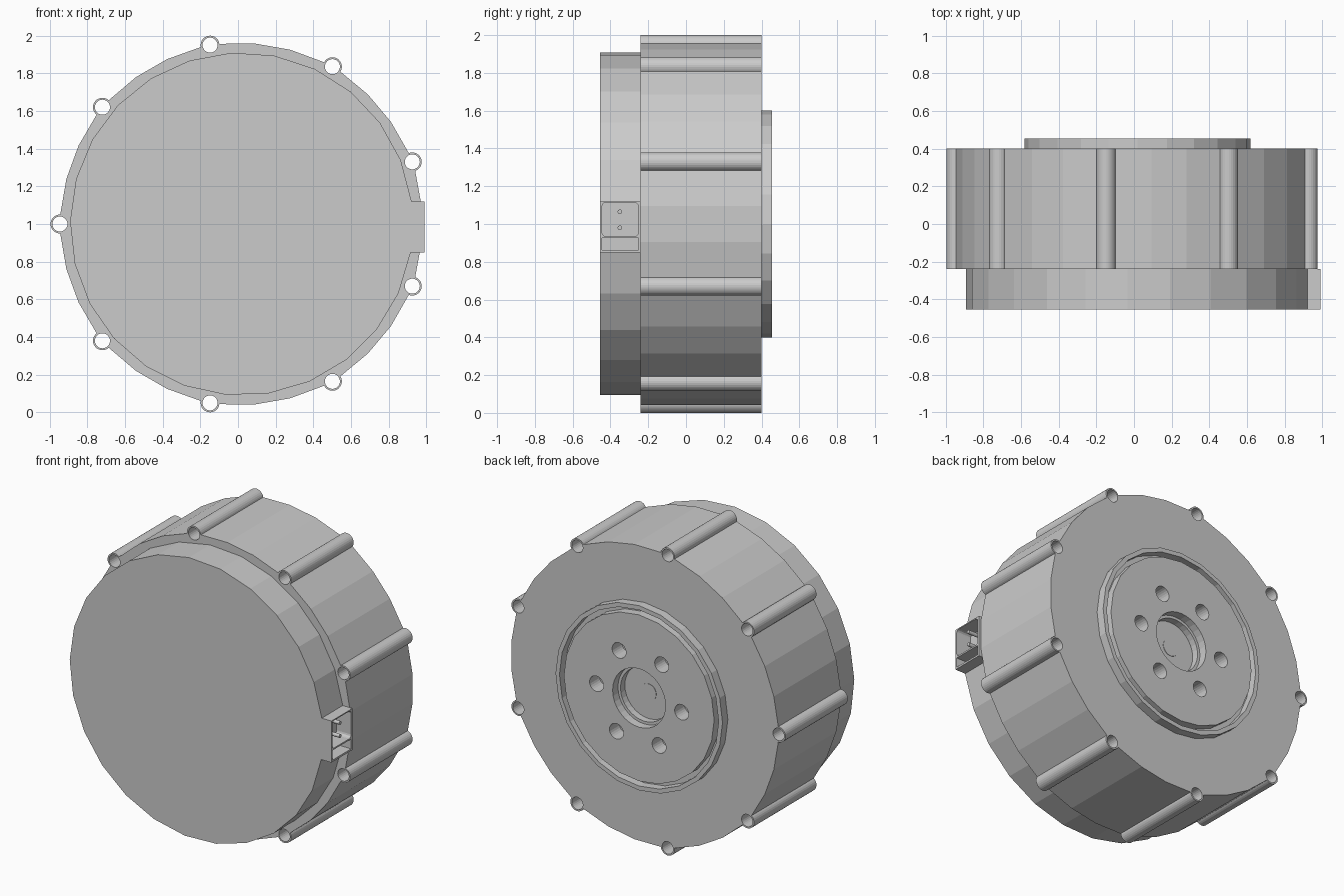
import bpy
from math import sin, cos, pi, radians

if "Cube" in bpy.data.objects:
    bpy.data.objects.remove(bpy.data.objects["Cube"])

CX, CZ = 0.019, 1.0   # motor axis (runs along y)


def polar(r, deg, c=(CX, CZ)):
    return (c[0] + r * cos(radians(deg)), c[1] + r * sin(radians(deg)))


def circle(r, n, c=(CX, CZ), start=0):
    return [polar(r, start + 360 * i / n, c) for i in range(n)]


def round_rect(x0, x1, y0, y1, r):
    corners = [(x1 - r, y1 - r), (x0 + r, y1 - r), (x0 + r, y0 + r), (x1 - r, y0 + r)]
    return [polar(r, 90 * k + 30 * i, c) for k, c in enumerate(corners) for i in range(4)]


def prism(name, loops, a, b, axis='Y'):
    """Extrude an outline (first loop) with holes (other loops) from a to b."""
    cu = bpy.data.curves.new(name, 'CURVE')
    cu.dimensions = '2D'
    cu.fill_mode = 'BOTH'
    cu.extrude = (b - a) / 2
    for pts in loops:
        sp = cu.splines.new('POLY')
        sp.points.add(len(pts) - 1)
        for p, (u, v) in zip(sp.points, pts):
            p.co = (u, v, 0, 1)
        sp.use_cyclic_u = True
        sp.use_smooth = False
    ob = bpy.data.objects.new(name, cu)
    bpy.context.collection.objects.link(ob)
    mid = (a + b) / 2
    if axis == 'Y':
        ob.rotation_euler = (pi / 2, 0, 0)
        ob.location = (0, mid, 0)
    else:
        ob.rotation_euler = (pi / 2, 0, pi / 2)
        ob.location = (mid, 0, 0)
    bpy.ops.object.select_all(action='DESELECT')
    ob.select_set(True)
    bpy.context.view_layer.objects.active = ob
    bpy.ops.object.convert(target='MESH')
    return bpy.context.object


# main housing: faceted drum with nine screw bosses around the rim
outline, screw_holes = [], []
for k in range(9):
    a = 180 + 40 * k
    c = polar(0.964, a)
    outline += [polar(0.05, a - 92 + 184 * i / 14, c) for i in range(15)]
    outline += [polar(0.96, a + 3 + 34 * i / 3) for i in (1, 2)]
    screw_holes.append(circle(0.04, 24, c))
prism("housing", [outline, circle(0.59, 48)] + screw_holes, -0.24, 0.40)

# front cover with a notch for the connector
cover = [polar(0.91, 7.6 + 342.9 * i / 24) for i in range(25)]
cover += [(0.87, 0.85), (0.87, 1.12)]
prism("front_cover", [cover], -0.455, -0.24)

# connector: frame with two sockets, floor and pins
frame = [(-0.455, 0.85), (-0.24, 0.85), (-0.24, 1.12), (-0.455, 1.12)]
upper = round_rect(-0.445, -0.252, 0.935, 1.113, 0.02)
lower = [(-0.445, 0.862), (-0.252, 0.862), (-0.252, 0.925), (-0.445, 0.925)]
prism("connector_frame", [frame, upper, lower], 0.87, 0.99, 'X')
prism("connector_floor", [[(-0.45, 0.855), (-0.245, 0.855), (-0.245, 1.115), (-0.45, 1.115)]],
      0.865, 0.885, 'X')
for i, z in enumerate((0.98, 1.065)):
    prism(f"connector_pin_{i + 1}", [circle(0.012, 16, (-0.35, z))], 0.88, 0.98, 'X')

# output hub on the back: outer ring, groove, drilled disc and stepped bore
bolt_holes = [circle(0.05, 24, polar(0.306, 60 * k + 2)) for k in range(6)]
prism("hub_ring", [circle(0.60, 24), circle(0.572, 24)], 0.395, 0.455)
prism("hub_disc", [circle(0.54, 24), circle(0.19, 32)] + bolt_holes, 0.40, 0.455)
prism("hub_base", [circle(0.592, 48), circle(0.172, 32)] + bolt_holes, 0.355, 0.40)
prism("hub_floor", [circle(0.592, 48)], 0.30, 0.355)
prism("shaft_end", [circle(0.055, 24)], 0.35, 0.358)
